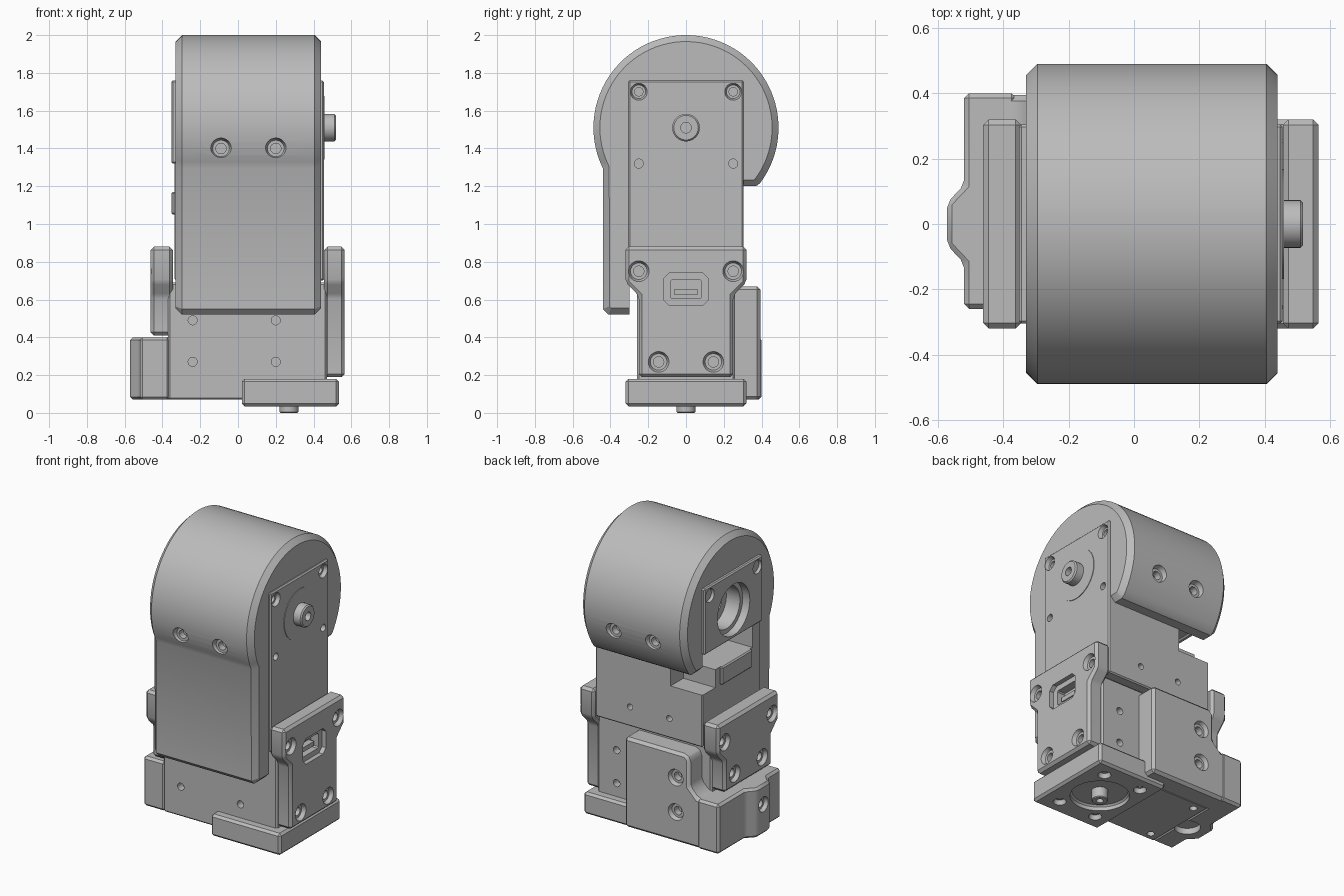
import bpy, bmesh, math
from mathutils import Vector

cube = bpy.data.objects.get("Cube")
if cube:
    bpy.data.objects.remove(cube, do_unlink=True)

grey = bpy.data.materials.new("plain_grey")
grey.use_nodes = True
COLOUR = (0.5, 0.5, 0.5, 1)
grey.diffuse_color = COLOUR
grey.node_tree.nodes["Principled BSDF"].inputs["Base Color"].default_value = COLOUR

X, Y, Z = Vector((1, 0, 0)), Vector((0, 1, 0)), Vector((0, 0, 1))
AXIS_Z = 1.51          # height of the upper shaft
OUT_X, OUT_Y = 0.27, 0  # position of the lower shaft


def prism(profile, axis, lo, hi, bevel=0.0, outer=None):
    """Extrude a 2D profile along an axis; chamfer all edges or only the outer rim."""
    place = {"x": lambda u, v, w: (w, u, v), "y": lambda u, v, w: (u, w, v),
             "z": lambda u, v, w: (u, v, w)}[axis]
    bm = bmesh.new()
    a = [bm.verts.new(place(u, v, lo)) for u, v in profile]
    b = [bm.verts.new(place(u, v, hi)) for u, v in profile]
    bm.faces.new(a)
    bm.faces.new(b)
    n = len(profile)
    for i in range(n):
        j = (i + 1) % n
        bm.faces.new((a[i], a[j], b[j], b[i]))
    bmesh.ops.recalc_face_normals(bm, faces=bm.faces)
    if bevel:
        if outer:
            edges = [bm.edges.get((r[i], r[i + 1])) for r in (a, b) for i in range(outer - 1)]
        else:
            edges = list(bm.edges)
        bmesh.ops.bevel(bm, geom=edges, offset=bevel, segments=1, profile=0.5,
                        affect="EDGES", clamp_overlap=True)
    return bm


def box(x, y, z, bevel=0.0):
    return prism([(x[0], y[0]), (x[1], y[0]), (x[1], y[1]), (x[0], y[1])], "z", z[0], z[1], bevel)


def lathe(pos, axis, rings, sides=32):
    """Turned solid: rings of (radius, height) along the axis."""
    bm = bmesh.new()
    rot = axis.to_track_quat("Z", "Y")
    loops = []
    for r, h in rings:
        angles = [2 * math.pi * i / sides for i in range(sides)]
        loops.append([bm.verts.new(Vector(pos) + rot @ Vector((r * math.cos(t), r * math.sin(t), h)))
                      for t in angles])
    for p, q in zip(loops, loops[1:]):
        for i in range(sides):
            j = (i + 1) % sides
            bm.faces.new((p[i], p[j], q[j], q[i]))
    bm.faces.new(loops[0])
    bm.faces.new(loops[-1])
    bmesh.ops.recalc_face_normals(bm, faces=bm.faces)
    return bm


def sunk(pos, axis, r=0.055):
    """Cutter for a countersunk screw hole."""
    return lathe(pos, axis, [(r, 0.02), (r, 0), (r * 0.8, -0.025), (r * 0.5, -0.025), (r * 0.5, -0.07)], 24)


def pin(pos, axis, r=0.024):
    """Cutter for a small plain hole."""
    return lathe(pos, axis, [(r, 0.02), (r, -0.05)], 20)


def make(name, bm):
    mesh = bpy.data.meshes.new(name)
    bm.to_mesh(mesh)
    bm.free()
    obj = bpy.data.objects.new(name, mesh)
    bpy.context.collection.objects.link(obj)
    return obj


def part(name, bm, cutters=()):
    """Create a finished part with its holes cut and smooth curved faces."""
    obj = make(name, bm)
    tools = [make("cutter", c) for c in cutters]
    for tool in tools:
        tool.hide_render = True
        mod = obj.modifiers.new("hole", "BOOLEAN")
        mod.operation, mod.solver, mod.object = "DIFFERENCE", "EXACT", tool
    if tools:
        graph = bpy.context.evaluated_depsgraph_get()
        mesh = bpy.data.meshes.new_from_object(obj.evaluated_get(graph))
        obj.modifiers.clear()
        obj.data = mesh
        for tool in tools:
            bpy.data.objects.remove(tool, do_unlink=True)
    obj.data.name = name
    obj.data.materials.clear()
    obj.data.materials.append(grey)
    bpy.ops.object.select_all(action="DESELECT")
    obj.select_set(True)
    bpy.context.view_layer.objects.active = obj
    bpy.ops.object.shade_smooth_by_angle(angle=math.radians(25))
    return obj


# Curved cover wrapped round the upper motor
R = 0.49
start, end = math.radians(-37), math.radians(206)
arc = [(R * math.cos(start + (end - start) * i / 56), AXIS_Z + R * math.sin(start + (end - start) * i / 56))
       for i in range(57)]
rim = [(0.3, 1.2), (0.37, 1.2)] + arc + [(-0.44, 0.55), (-0.41, 0.52), (-0.3, 0.52)]
cover_holes = [sunk((x, s * 0.478, 1.4), Y * s) for x in (-0.09, 0.2) for s in (-1, 1)]
part("curved_cover", prism(rim + [(-0.3, 1.75), (0.3, 1.75)], "x", -0.33, 0.44, 0.034, len(rim)), cover_holes)


# Upper motor with side recess, bearing bore and screw holes
def bore():
    return lathe((-0.36, 0, AXIS_Z), -X, [(0.17, 0.05), (0.17, -0.06), (0.14, -0.06), (0.14, -0.16),
                                          (0.09, -0.16), (0.09, -0.26)], 40)


motor_cuts = [bore(),
              box((-0.5, -0.12), (-0.22, 0.4), (1.17, 1.33)),
              box((-0.5, -0.1), (0.17, 0.4), (1.05, 1.25))]
motor_cuts += [sunk((0.455, y, 1.7), X, 0.045) for y in (-0.25, 0.25)]
motor_cuts += [pin((0.455, y, 1.32), X) for y in (-0.25, 0.25)]
motor_cuts += [pin((x, 0.3, 0.83), Y, 0.02) for x in (-0.09, 0.2)]
part("upper_motor", box((-0.335, 0.455), (-0.305, 0.305), (0.7, 1.76), 0.008), motor_cuts)
part("left_bearing_panel", box((-0.352, -0.32), (-0.305, 0.305), (1.32, 1.76), 0.008),
     [bore()] + [sunk((-0.352, y, 1.7), -X, 0.045) for y in (-0.25, 0.25)])
part("left_connector", box((-0.352, -0.3), (-0.2, 0.12), (1.05, 1.17), 0.008))

# Upper output shaft and its disc
part("upper_disc", lathe((0.455, 0, AXIS_Z), X, [(0.168, -0.02), (0.168, 0.004)], 40))
part("upper_shaft", lathe((0.455, 0, AXIS_Z), X, [(0.073, -0.02), (0.073, 0.055), (0.065, 0.063)]),
     [pin((0.518, 0, AXIS_Z), X, 0.028)])

# Lower motor
lower_cuts = [pin((x, -0.26, z), -Y) for x in (-0.24, 0.2) for z in (0.27, 0.49)]
lower_cuts += [pin((0.33, 0.26, z), Y) for z in (0.27, 0.49)]
lower_cuts += [pin((-0.3, y, 0.07), -Z) for y in (-0.2, 0.2)]
part("lower_motor", box((-0.37, 0.47), (-0.26, 0.26), (0.07, 0.69), 0.01), lower_cuts)

# Bottom plate with lower output shaft
plate_cuts = [lathe((OUT_X, OUT_Y, 0.04), -Z, [(0.18, 0.02), (0.18, -0.02), (0.15, -0.05)], 40)]
plate_cuts += [sunk((OUT_X + dx, y, 0.04), -Z, 0.04) for dx in (-0.14, 0.14) for y in (-0.21, 0.21)]
part("bottom_plate", box((0.02, 0.535), (-0.32, 0.32), (0.035, 0.18), 0.015), plate_cuts)
part("lower_shaft", lathe((OUT_X, OUT_Y, 0.12), -Z, [(0.05, 0), (0.05, 0.115), (0.045, 0.12)]),
     [pin((OUT_X, OUT_Y, 0), -Z, 0.022)])


# Side brackets joining the two motors
def bracket(low, hip, waist):
    half = [(0.25, low), (0.25, waist), (0.32, hip), (0.32, 0.88)]
    return half + [(-y, z) for y, z in reversed(half)]


def slot(w, h, x0, x1, c=0.03):
    half = [(w, -h + c), (w, h - c), (w - c, h)]
    pts = [(w - c, -h)] + half
    return prism([(y, 0.655 + z) for y, z in pts + [(-y, z) for y, z in reversed(pts)]], "x", x0, x1)


right_cuts = [sunk((0.565, y, z), X) for y, z in ((-0.25, 0.75), (0.25, 0.75), (-0.145, 0.27), (0.145, 0.27))]
right_cuts += [slot(0.12, 0.085, 0.535, 0.6), slot(0.083, 0.05, 0.48, 0.55, 0.008)]
part("right_bracket", prism(bracket(0.19, 0.69, 0.62), "x", 0.456, 0.565, 0.017), right_cuts)
left_cuts = [sunk((-0.462, y, z), -X) for y, z in ((-0.25, 0.75), (0.25, 0.75), (-0.145, 0.5), (0.145, 0.5))]
part("left_bracket", prism(bracket(0.41, 0.69, 0.62), "x", -0.462, -0.345, 0.017), left_cuts)
part("slot_tongue", box((0.48, 0.52), (-0.06, 0.06), (0.625, 0.655)))

# Rear guard and the stepped block on the left
rear = [(0.18, 0.07), (0.18, 0.67), (-0.27, 0.67), (-0.3, 0.64), (-0.3, 0.46), (-0.36, 0.4), (-0.42, 0.4), (-0.42, 0.07)]
part("rear_guard", prism(rear, "y", 0.24, 0.395, 0.018),
     [sunk((-0.2, 0.395, z), Y) for z in (0.27, 0.5)])
plan = [(-0.36, -0.26), (-0.52, -0.26), (-0.52, -0.12), (-0.572, -0.065), (-0.572, 0.065), (-0.52, 0.12),
        (-0.52, 0.4), (-0.36, 0.4)]
part("left_block", prism(plan, "z", 0.07, 0.4, 0.015),
     [sunk((-0.572, 0, 0.27), -X, 0.05), lathe((-0.42, 0, 0.07), -Z, [(0.08, 0.02), (0.08, -0.04)], 32)])
